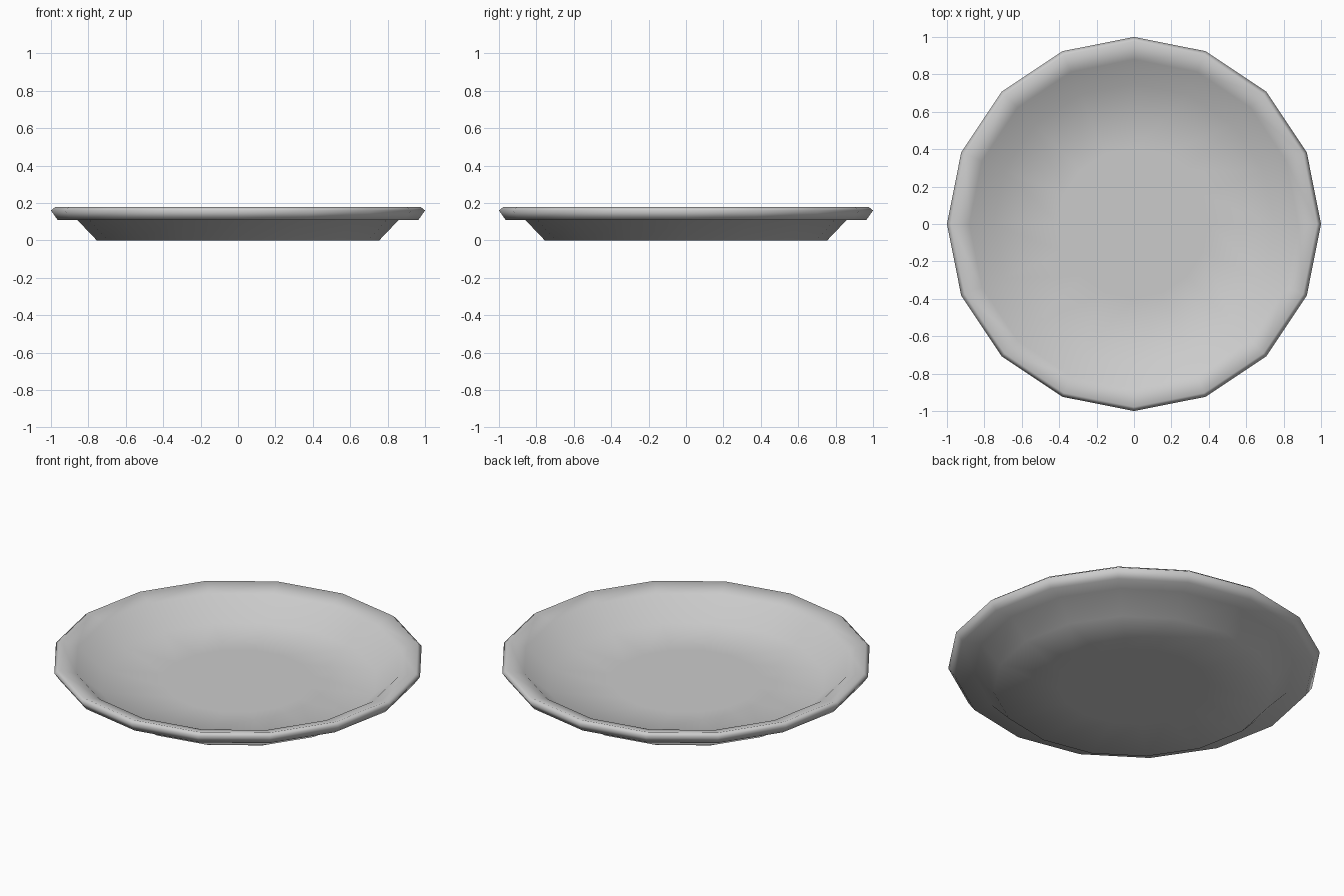
import bpy, bmesh, math

if "Cube" in bpy.data.objects:
    bpy.data.objects.remove(bpy.data.objects["Cube"])

SIDES = 16
# Closed plate section (radius, height): underside, rim, then inner face
PROFILE = [
    (0.40, 0.0), (0.755, 0.0), (0.86, 0.11), (0.965, 0.11),
    (1.0, 0.16), (0.978, 0.178),
    (0.88, 0.148), (0.75, 0.033), (0.40, 0.033),
]

bm = bmesh.new()
rings = []
for r, z in PROFILE:
    rings.append([bm.verts.new((r * math.cos(2 * math.pi * i / SIDES),
                                r * math.sin(2 * math.pi * i / SIDES), z))
                  for i in range(SIDES)])

# Walls between neighbouring rings
for a, b in zip(rings, rings[1:]):
    for i in range(SIDES):
        j = (i + 1) % SIDES
        bm.faces.new((a[i], a[j], b[j], b[i]))

# Flat centres, below and above
bm.faces.new(rings[0][::-1])
bm.faces.new(rings[-1])
bmesh.ops.recalc_face_normals(bm, faces=bm.faces[:])
for f in bm.faces:
    f.smooth = True

mesh = bpy.data.meshes.new("plate")
bm.to_mesh(mesh)
bm.free()
plate = bpy.data.objects.new("plate", mesh)
bpy.context.collection.objects.link(plate)
